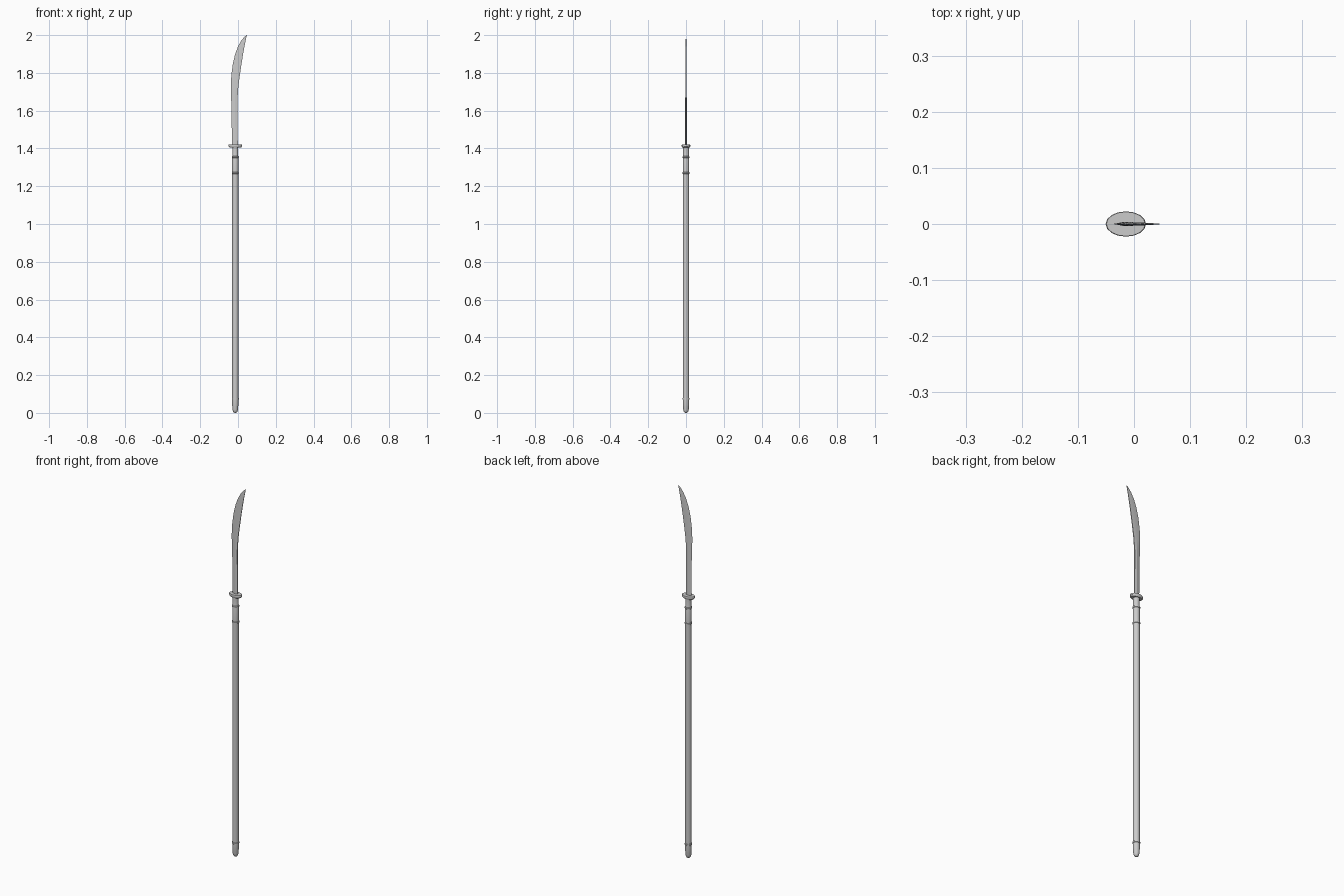
import bpy, bmesh, math

if "Cube" in bpy.data.objects:
    bpy.data.objects.remove(bpy.data.objects["Cube"])

CX = -0.0145   # axis of the pole


def finish(name, bm, angle=35):
    bmesh.ops.recalc_face_normals(bm, faces=bm.faces)
    me = bpy.data.meshes.new(name)
    bm.to_mesh(me)
    bm.free()
    ob = bpy.data.objects.new(name, me)
    bpy.context.collection.objects.link(ob)
    bpy.context.view_layer.objects.active = ob
    ob.select_set(True)
    bpy.ops.object.shade_smooth_by_angle(angle=math.radians(angle))
    ob.select_set(False)
    return ob


def loft(name, rings, angle=35):
    """Skin a list of equal-length closed rings and cap both ends."""
    bm = bmesh.new()
    loops = [[bm.verts.new(p) for p in ring] for ring in rings]
    for a, b in zip(loops, loops[1:]):
        n = len(a)
        for i in range(n):
            j = (i + 1) % n
            bm.faces.new((a[i], a[j], b[j], b[i]))
    bm.faces.new(loops[0][::-1])
    bm.faces.new(loops[-1])
    return finish(name, bm, angle)


def turned(name, profile, sides=16, sx=1.0, sy=1.0):
    """Lathe (radius, z) points around the pole axis, optionally oval."""
    rings = []
    for r, z in profile:
        rings.append([(CX + sx * r * math.cos(2 * math.pi * i / sides),
                       sy * r * math.sin(2 * math.pi * i / sides), z)
                      for i in range(sides)])
    return loft(name, rings)


# shaft, and the slightly slimmer socket below the guard
turned("shaft", [(0.0165, 0.07), (0.0165, 1.27)])
turned("socket", [(0.0165, 1.27), (0.0165, 1.352), (0.0155, 1.356), (0.0155, 1.407)])

# rounded butt cap
turned("butt_cap", [(0.003, 0.0), (0.008, 0.002), (0.012, 0.008), (0.0145, 0.018),
                    (0.0155, 0.035), (0.0165, 0.04), (0.0165, 0.075)])

# raised binding rings
for name, z in (("lower_ring", 0.075), ("middle_ring", 1.27), ("upper_ring", 1.354)):
    turned(name, [(0.016, z - 0.005), (0.0185, z - 0.003),
                  (0.0185, z + 0.003), (0.016, z + 0.005)])

# oval guard, flaring upward
turned("guard", [(0.85, 1.405), (1.0, 1.411), (1.0, 1.419), (0.96, 1.421)],
       sx=0.036, sy=0.0225)

# curved blade stations: z, cutting edge x, spine x, half thickness
stations = [(1.415, -0.032, -0.001, 0.004), (1.50, -0.033, -0.002, 0.004),
            (1.60, -0.034, -0.003, 0.004), (1.66, -0.036, -0.003, 0.004),
            (1.73, -0.038, 0.002, 0.0038), (1.79, -0.035, 0.010, 0.0035),
            (1.85, -0.027, 0.019, 0.003), (1.90, -0.015, 0.027, 0.0026),
            (1.94, 0.000, 0.034, 0.0022), (1.97, 0.017, 0.040, 0.0016),
            (1.99, 0.033, 0.0445, 0.001), (2.0, 0.0455, 0.0475, 0.0003)]
rings = []
for z, edge, spine, t in stations:
    ridge = edge + 0.6 * (spine - edge)
    rings.append([(edge, 0, z), (ridge, -t, z), (spine, -t * 0.6, z),
                  (spine, t * 0.6, z), (ridge, t, z)])
loft("blade", rings, 15)
